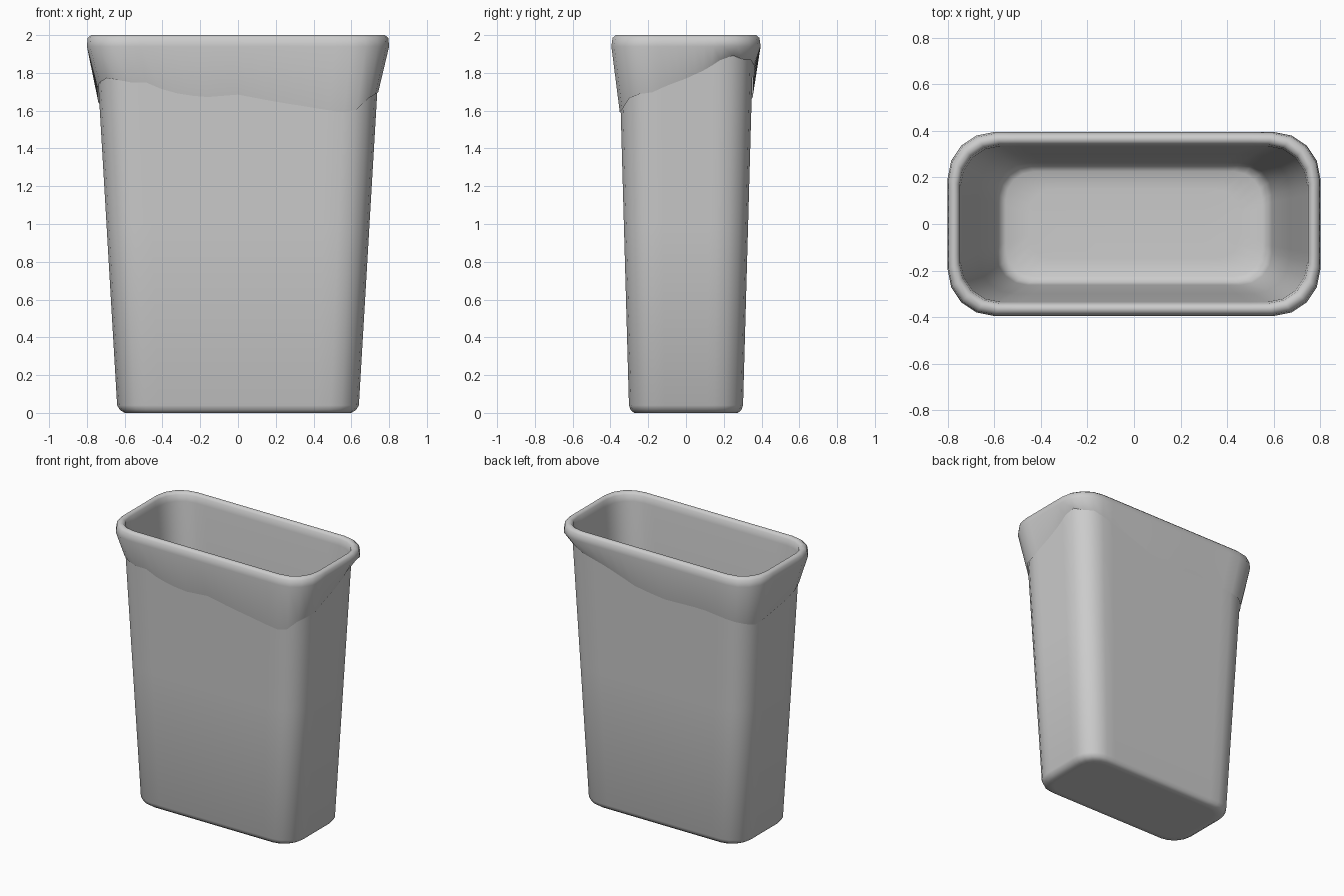
import bpy, bmesh, math

if "Cube" in bpy.data.objects:
    bpy.data.objects.remove(bpy.data.objects["Cube"])


def outline(hx, hy, r):
    """Rounded rectangle, counter-clockwise from the front left, with divided sides."""
    corners = [(hx - r, r - hy, -90, 14), (hx - r, hy - r, 0, 8),
               (r - hx, hy - r, 90, 14), (r - hx, r - hy, 180, 8)]
    arcs = []
    for cx, cy, start, _ in corners:
        arcs.append([(cx + r * math.cos(math.radians(start + 22.5 * k)),
                      cy + r * math.sin(math.radians(start + 22.5 * k))) for k in range(5)])
    pts = []
    for k in range(4):
        a, b, n = arcs[k - 1][-1], arcs[k][0], corners[k][3]
        pts += [(a[0] + (b[0] - a[0]) * i / n, a[1] + (b[1] - a[1]) * i / n) for i in range(1, n)]
        pts += arcs[k]
    return pts


def flat_ring(z, hx, hy, r):
    return [(x, y, z) for x, y in outline(hx, hy, r)]


def wall(z):
    """Half sizes of the tapered bin at height z."""
    t = (z - 0.04) / 1.96
    return 0.64 + 0.115 * t, 0.302 + 0.055 * t, 0.15 + 0.03 * t


def loft(name, rings, cap_end=False, flip=False):
    bm = bmesh.new()
    loops = [[bm.verts.new(p) for p in ring] for ring in rings]
    n = len(loops[0])
    for a, b in zip(loops, loops[1:]):
        for i in range(n):
            j = (i + 1) % n
            bm.faces.new((a[i], a[j], b[j], b[i]))
    bm.faces.new(loops[0][::-1])
    if cap_end:
        bm.faces.new(loops[-1])
    if flip:
        bmesh.ops.reverse_faces(bm, faces=bm.faces[:])
    mesh = bpy.data.meshes.new(name)
    bm.to_mesh(mesh)
    bm.free()
    ob = bpy.data.objects.new(name, mesh)
    bpy.context.collection.objects.link(ob)
    bpy.ops.object.select_all(action='DESELECT')
    ob.select_set(True)
    bpy.context.view_layer.objects.active = ob
    bpy.ops.object.shade_smooth_by_angle(angle=math.radians(50))
    return ob


# Bin: tapered shell with a rounded foot
loft("bin_body", [
    flat_ring(0.0, 0.56, 0.24, 0.11),
    flat_ring(0.0, 0.60, 0.275, 0.13),
    flat_ring(0.015, 0.625, 0.293, 0.14),
    flat_ring(0.04, *wall(0.04)),
    flat_ring(1.0, *wall(1.0)),
    flat_ring(1.97, *wall(1.97)),
    flat_ring(1.97, 0.749, 0.345, 0.175),
    flat_ring(0.05, 0.615, 0.28, 0.13),
], cap_end=True)

# Liner hem height around the perimeter: front 0-2, right 2-4, back 4-6, left 6-8
HEM = [(0, 1.78), (0.2, 1.75), (0.35, 1.75), (0.5, 1.70), (0.75, 1.67), (1.0, 1.685),
       (1.25, 1.65), (1.5, 1.62), (1.75, 1.59), (2.0, 1.62), (2.15, 1.70), (2.4, 1.68),
       (2.7, 1.73), (3.0, 1.77), (3.3, 1.82), (3.55, 1.88), (3.8, 1.90), (3.95, 1.86),
       (4.1, 1.87), (4.5, 1.79), (4.8, 1.71), (5.1, 1.68), (5.5, 1.69), (6.0, 1.65),
       (6.3, 1.63), (6.8, 1.66), (7.3, 1.69), (7.7, 1.75), (8, 1.78)]


def hem_height(u, v):
    m = max(abs(u), abs(v))
    u, v = u / m, v / m
    if v <= -0.9999:
        s = u + 1
    elif u >= 0.9999:
        s = v + 3
    elif v >= 0.9999:
        s = 5 - u
    else:
        s = 7 - v
    for (s0, z0), (s1, z1) in zip(HEM, HEM[1:]):
        if s <= s1:
            return z0 + (z1 - z0) * (s - s0) / (s1 - s0)
    return HEM[-1][1]


hem = []
for i, (x, y) in enumerate(outline(*wall(1.7))):
    hx, hy, _ = wall(1.7)
    z = hem_height(x / hx, y / hy)
    bx, by, br = wall(z)
    px, py = outline(bx + 0.005, by + 0.005, br)[i]
    hem.append((px, py, z))

# Liner: bag inside the bin, rolled over the rim and draped outside
loft("bin_liner", [
    flat_ring(0.08, 0.45, 0.15, 0.10),
    flat_ring(0.085, 0.55, 0.225, 0.12),
    flat_ring(0.10, 0.575, 0.25, 0.13),
    flat_ring(0.15, 0.592, 0.262, 0.135),
    flat_ring(1.0, 0.668, 0.30, 0.155),
    flat_ring(1.94, 0.744, 0.334, 0.17),
    flat_ring(1.985, 0.75, 0.341, 0.175),
    flat_ring(2.0, 0.763, 0.355, 0.18),
    flat_ring(2.0, 0.778, 0.373, 0.19),
    flat_ring(1.985, 0.796, 0.389, 0.20),
    flat_ring(1.94, 0.80, 0.395, 0.20),
    hem,
], flip=True)
